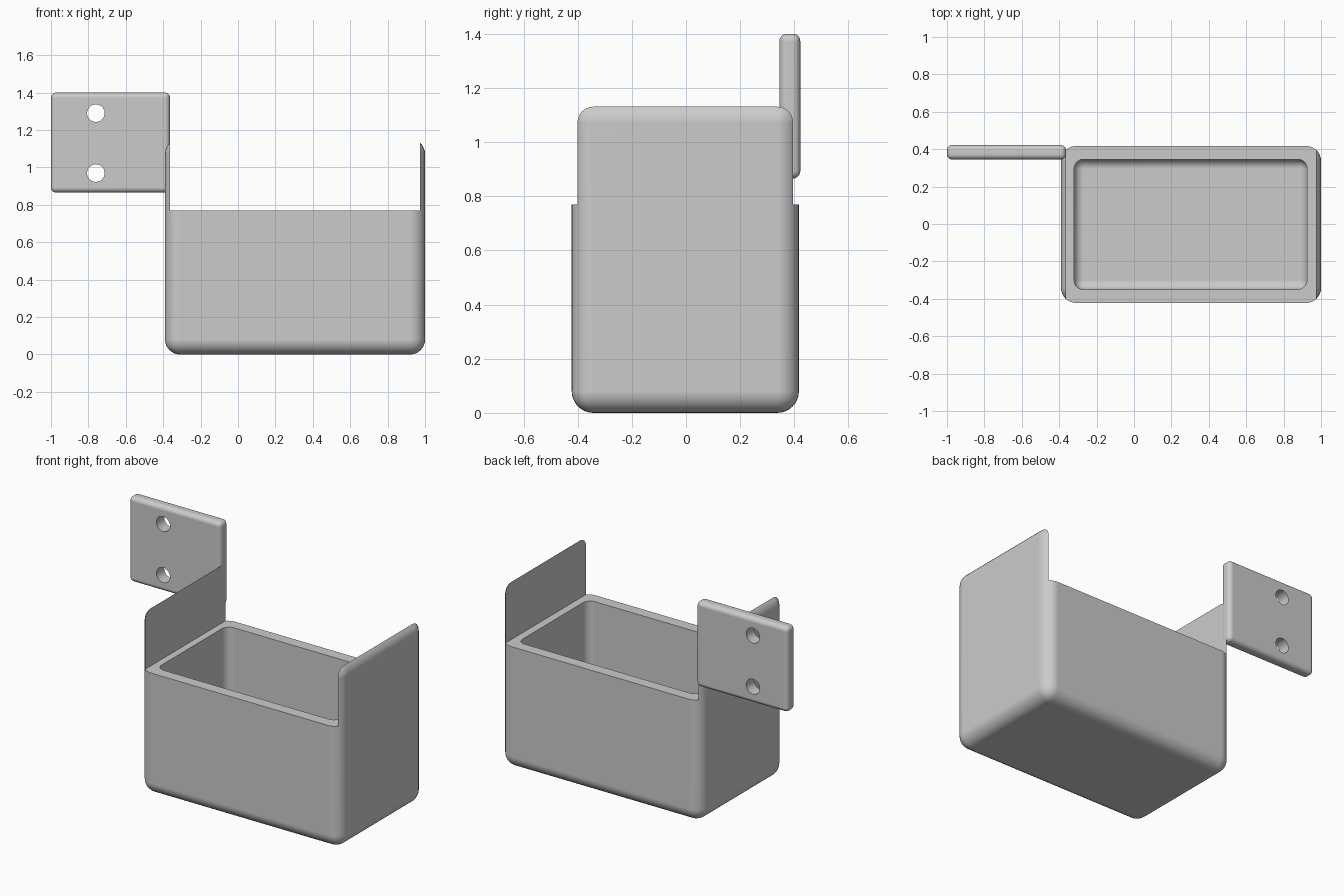
import bpy
import bmesh
from math import radians
from mathutils import Matrix, Vector

cube = bpy.data.objects.get("Cube")
if cube:
    bpy.data.objects.remove(cube, do_unlink=True)

grey = bpy.data.materials.new("light_grey")
grey.use_nodes = True
colour = (0.6, 0.6, 0.6, 1)
grey.diffuse_color = colour
grey.node_tree.nodes["Principled BSDF"].inputs["Base Color"].default_value = colour


def make_object(name, bm):
    mesh = bpy.data.meshes.new(name)
    bm.to_mesh(mesh)
    bm.free()
    mesh.materials.append(grey)
    obj = bpy.data.objects.new(name, mesh)
    bpy.context.collection.objects.link(obj)
    return obj


def box(name, low, high, radius=0, segments=8):
    """Box between two corners, with all edges rounded."""
    low, high = Vector(low), Vector(high)
    bm = bmesh.new()
    place = Matrix.Translation((low + high) / 2) @ Matrix.Diagonal((high - low).to_4d())
    bmesh.ops.create_cube(bm, size=1, matrix=place)
    if radius:
        bmesh.ops.bevel(bm, geom=bm.edges[:], offset=radius, segments=segments,
                        profile=0.5, affect='EDGES')
    return make_object(name, bm)


def drill(name, x, y, z, radius):
    """Cylinder along y."""
    bm = bmesh.new()
    place = Matrix.Translation((x, y, z)) @ Matrix.Rotation(radians(90), 4, 'X')
    bmesh.ops.create_cone(bm, cap_ends=True, segments=48, radius1=radius,
                          radius2=radius, depth=0.4, matrix=place)
    return make_object(name, bm)


def activate(obj):
    bpy.ops.object.select_all(action='DESELECT')
    obj.select_set(True)
    bpy.context.view_layer.objects.active = obj


def cut(obj, cutters):
    activate(obj)
    for cutter in cutters:
        mod = obj.modifiers.new("cut", 'BOOLEAN')
        mod.operation = 'DIFFERENCE'
        mod.solver = 'EXACT'
        mod.object = cutter
        bpy.ops.object.modifier_apply(modifier=mod.name)
        bpy.data.objects.remove(cutter, do_unlink=True)


def finish(obj):
    activate(obj)
    bpy.ops.object.shade_smooth_by_angle(angle=radians(30))
    mod = obj.modifiers.new("even_normals", 'WEIGHTED_NORMAL')
    mod.keep_sharp = True


# Container: rounded block, opened above the rim so thin end panels remain
container = box("container", (-0.39, -0.422, 0), (1, 0.417, 1.152), 0.08)
opening = box("opening_cutter", (-0.364, -1, 0.77), (0.974, 1, 2))
cavity = box("cavity_cutter", (-0.32, -0.35, 0.07), (0.925, 0.346, 1.1), 0.05)
cut(container, [opening, cavity])
finish(container)

# Mounting plate with two screw holes
plate = box("mounting_plate", (-1, 0.345, 0.865), (-0.363, 0.422, 1.4), 0.028, 6)
cut(plate, [drill("hole_cutter", -0.76, 0.38, z, 0.047) for z in (0.97, 1.29)])
finish(plate)
